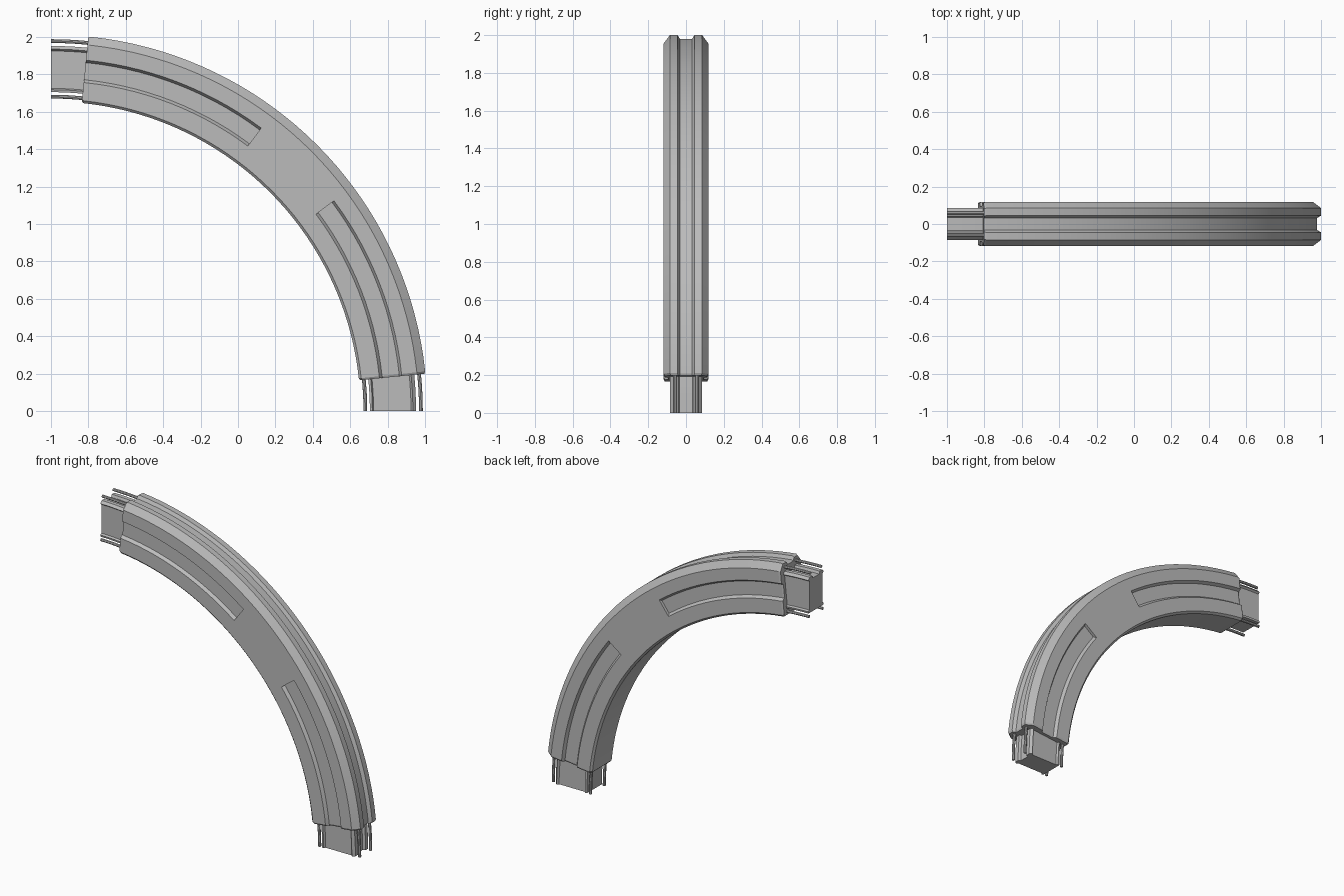
import bpy, bmesh, math

cube = bpy.data.objects.get("Cube")
if cube:
    bpy.data.objects.remove(cube)

grey = bpy.data.materials.new("plain grey")
grey.use_nodes = True
colour = (0.5, 0.5, 0.5, 1)
grey.diffuse_color = colour
grey.node_tree.nodes["Principled BSDF"].inputs["Base Color"].default_value = colour

END = 5.7        # angle where the casing stops, in degrees
NOTCH = 36.6     # angle where each side channel stops
MID = 1.833      # middle radius of the casing


def spread(start, stop, count):
    return [start + (stop - start) * i / count for i in range(count + 1)]


def mirrored(half):
    """Half section as (radius, y), mirrored across y = 0 into a closed loop."""
    return half + [(r, -y) for r, y in reversed(half)]


def sweep(name, rings):
    """Skin sections placed around the bend centre at x = -1, z = 0."""
    bm = bmesh.new()
    loops = []
    for angle, section in rings:
        a = math.radians(angle)
        loops.append([bm.verts.new((r * math.cos(a) - 1, y, r * math.sin(a)))
                      for r, y in section])
    for a, b in zip(loops, loops[1:]):
        for i in range(len(a)):
            j = (i + 1) % len(a)
            bm.faces.new((a[i], a[j], b[j], b[i]))
    bm.faces.new(loops[0])
    bm.faces.new(loops[-1])
    bmesh.ops.remove_doubles(bm, verts=bm.verts, dist=0.00005)
    bmesh.ops.recalc_face_normals(bm, faces=bm.faces)
    mesh = bpy.data.meshes.new(name)
    bm.to_mesh(mesh)
    bm.free()
    mesh.materials.append(grey)
    obj = bpy.data.objects.new(name, mesh)
    bpy.context.collection.objects.link(obj)
    bpy.ops.object.select_all(action='DESELECT')
    obj.select_set(True)
    bpy.context.view_layer.objects.active = obj
    bpy.ops.object.shade_smooth_by_angle(angle=math.radians(20))
    return obj


def casing_section(depth):
    """Chamfered casing with an outer groove and a side channel of given depth."""
    side = 0.118
    return mirrored([
        (1.655, 0.105), (1.668, side),
        (1.765, side), (1.78, side - depth), (1.872, side - depth), (1.885, side),
        (1.967, side), (2.012, 0.085), (2.012, 0.045), (1.99, 0.032)])


# Curved casing with side channels running in from both ends
channelled, plain = casing_section(0.02), casing_section(0)
lip = [(MID + (r - MID) * 0.965, y * 0.95) for r, y in channelled]
half = [(END, lip), (END + 0.35, channelled)]
half += [(a, channelled) for a in spread(END + 0.35, NOTCH, 14)[1:]]
half += [(a, plain) for a in spread(NOTCH, 45, 4)]
sweep("curved_casing", half + [(90 - a, s) for a, s in reversed(half[:-1])])

# Flanged core and connecting rods that stick out of both ends
core = mirrored([
    (1.705, 0.035), (1.705, 0.082), (1.718, 0.085), (1.725, 0.072),
    (1.925, 0.072), (1.935, 0.085), (1.952, 0.07), (1.952, 0.042), (1.935, 0.034)])
for label, start, stop in (("lower", 0, END + 1), ("upper", 90 - END - 1, 90)):
    angles = spread(start, stop, 4)
    sweep(label + "_core", [(a, core) for a in angles])
    for place, radius, y in (("outer", 1.978, 0.06), ("inner", 1.681, 0.075)):
        for side, sign in (("front", -1), ("back", 1)):
            circle = [(radius + 0.01 * math.cos(t * math.tau / 8),
                       sign * y + 0.01 * math.sin(t * math.tau / 8)) for t in range(8)]
            sweep(f"{label}_{place}_{side}_rod", [(a, circle) for a in angles])
